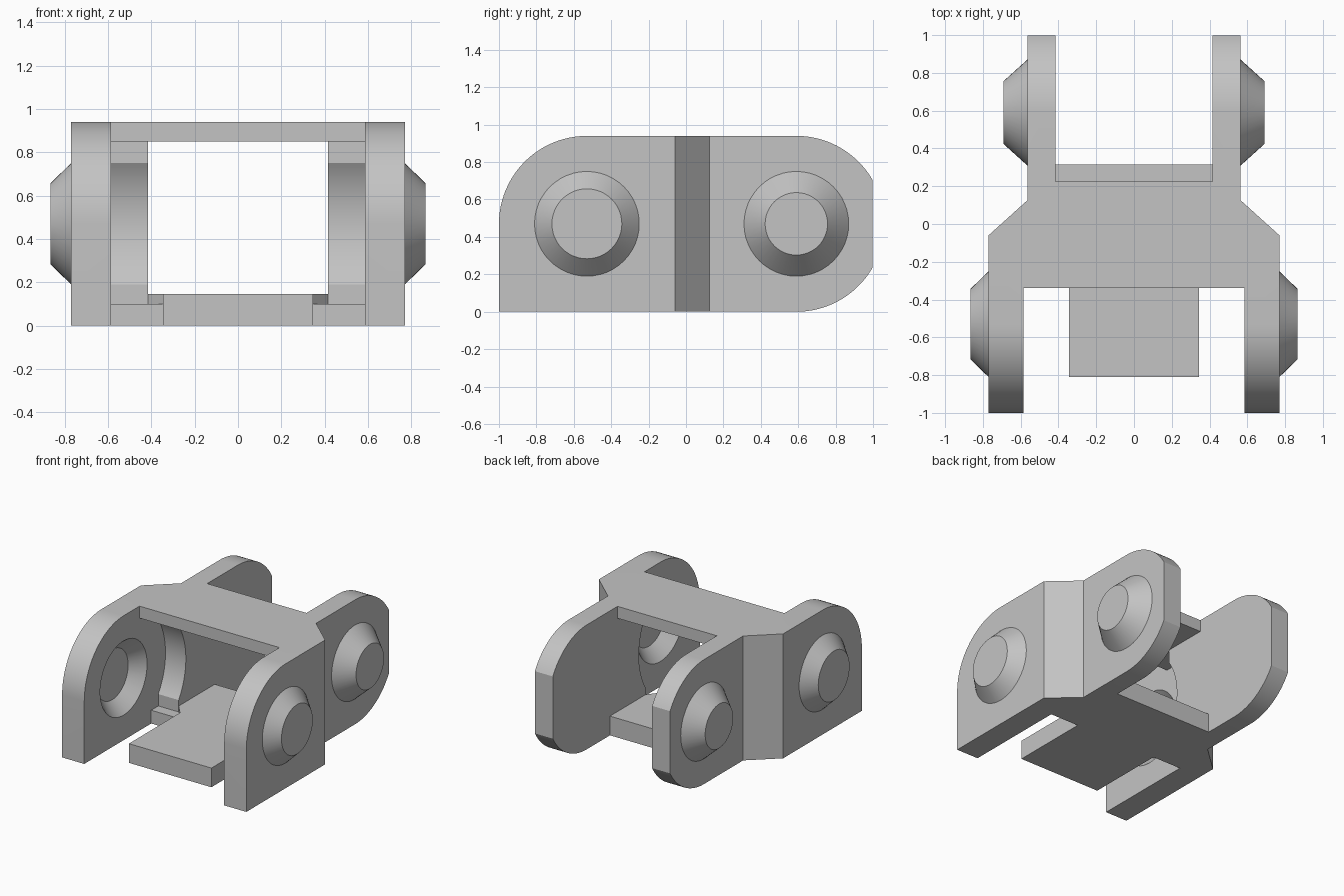
import bpy, bmesh
from math import sin, cos, pi, asin
from mathutils import Matrix, Vector

cube = bpy.data.objects.get("Cube")
if cube:
    bpy.data.objects.remove(cube, do_unlink=True)

grey = bpy.data.materials.new("plain_grey")
grey.use_nodes = True
grey.diffuse_color = (0.55, 0.55, 0.55, 1)
grey.node_tree.nodes["Principled BSDF"].inputs["Base Color"].default_value = grey.diffuse_color

HEIGHT, MID = 0.94, 0.47
FRONT_Y, BACK_Y = -0.53, 0.59      # pivot centres


def finish(name, bm):
    bmesh.ops.recalc_face_normals(bm, faces=bm.faces)
    mesh = bpy.data.meshes.new(name)
    bm.to_mesh(mesh)
    bm.free()
    mesh.materials.append(grey)
    obj = bpy.data.objects.new(name, mesh)
    bpy.context.collection.objects.link(obj)
    return obj


def prism(name, points, low, high, axis="z"):
    """Extrude a plan (x, y) along z, or a side profile (y, z) along x."""
    bm = bmesh.new()
    place = (lambda a, b: (a, b, low)) if axis == "z" else (lambda a, b: (low, a, b))
    face = bm.faces.new([bm.verts.new(place(a, b)) for a, b in points])
    ext = bmesh.ops.extrude_face_region(bm, geom=[face])
    step = Vector((0, 0, high - low)) if axis == "z" else Vector((high - low, 0, 0))
    bmesh.ops.translate(bm, vec=step, verts=[v for v in ext["geom"] if isinstance(v, bmesh.types.BMVert)])
    return finish(name, bm)


def box(name, x, y0, y1, z0, z1):
    return prism(name, [(-x, y0), (x, y0), (x, y1), (-x, y1)], z0, z1)


def cone(name, x0, x1, r0, r1, y):
    bm = bmesh.new()
    bmesh.ops.create_cone(bm, cap_ends=True, segments=48, radius1=r0, radius2=r1, depth=x1 - x0,
                          matrix=Matrix.Translation(((x0 + x1) / 2, y, MID)) @ Matrix.Rotation(pi / 2, 4, "Y"))
    return finish(name, bm)


def arc(cy, r, start, end, steps=24):
    return [(cy + r * cos(start + (end - start) * i / steps),
             MID + r * sin(start + (end - start) * i / steps)) for i in range(steps + 1)]


def activate(obj):
    bpy.ops.object.select_all(action="DESELECT")
    obj.select_set(True)
    bpy.context.view_layer.objects.active = obj


def boolean(obj, cutter, operation):
    mod = obj.modifiers.new("cut", "BOOLEAN")
    mod.operation, mod.solver, mod.object = operation, "EXACT", cutter
    activate(obj)
    bpy.ops.object.modifier_apply(modifier=mod.name)
    bpy.data.objects.remove(cutter, do_unlink=True)


def mirror(obj):
    mod = obj.modifiers.new("mirror", "MIRROR")
    mod.use_clip = False
    activate(obj)
    bpy.ops.object.modifier_apply(modifier=mod.name)


# Cranked side plates: wide fork in front, narrow fork behind
plates = prism("side_plates", [(0.585, -1), (0.77, -1), (0.77, -0.06), (0.565, 0.125), (0.565, 1),
                               (0.415, 1), (0.415, -0.2), (0.585, -0.2)], 0, HEIGHT)

# Rounded side outline, with the back end cut flat
tip = asin(0.235 / MID)
cut = asin(0.235 / 0.473)
flat = [(min(y, 1.0), z) for y, z in arc(BACK_Y, MID, -pi / 2, -pi / 6)]
upper = [(min(y, 1.0), z) for y, z in arc(BACK_Y, MID, pi / 6, pi / 2)]
outline = [(-1, 0)] + flat + upper + arc(FRONT_Y, MID, pi / 2, pi)
boolean(plates, prism("outline_cutter", outline, 0.3, 0.9, "x"), "INTERSECT")

# Curved clearance pocket in the shoulder
a = asin(0.28 / 0.5)
pocket = [(-0.3, 0.1), (-0.115, 0.1)] + arc(FRONT_Y, 0.5, -a, a) + [(-0.115, 0.85), (-0.3, 0.85)]
boolean(plates, prism("pocket_cutter", pocket, 0.3, 0.585, "x"), "DIFFERENCE")

# Conical sockets inside the front fork
boolean(plates, cone("socket_cutter", 0.575, 0.68, 0.29, 0.19, FRONT_Y), "DIFFERENCE")
mirror(plates)

# Conical bosses outside both forks
front_bosses = cone("front_bosses", 0.77, 0.865, 0.28, 0.187, FRONT_Y)
back_bosses = cone("back_bosses", 0.565, 0.69, 0.28, 0.167, BACK_Y)
for obj in (front_bosses, back_bosses):
    mirror(obj)

# Cross plates joining the two sides
top_plate = box("top_plate", 0.415, -0.34, 0.225, 0.85, HEIGHT)
top_lip = box("top_lip", 0.585, -0.34, -0.2, 0.85, HEIGHT)
floor_ledge = box("floor_ledge", 0.415, -0.2, 0, 0, 0.1)
half = [(0.345, -0.81), (0.345, -0.2), (0.415, -0.115), (0.415, 0.315)]
floor_plate = prism("floor_plate", half + [(-x, y) for x, y in reversed(half)], 0, 0.145)

for obj in (plates, front_bosses, back_bosses, top_plate, top_lip, floor_ledge, floor_plate):
    activate(obj)
    bpy.ops.object.shade_smooth_by_angle(angle=pi / 7)
